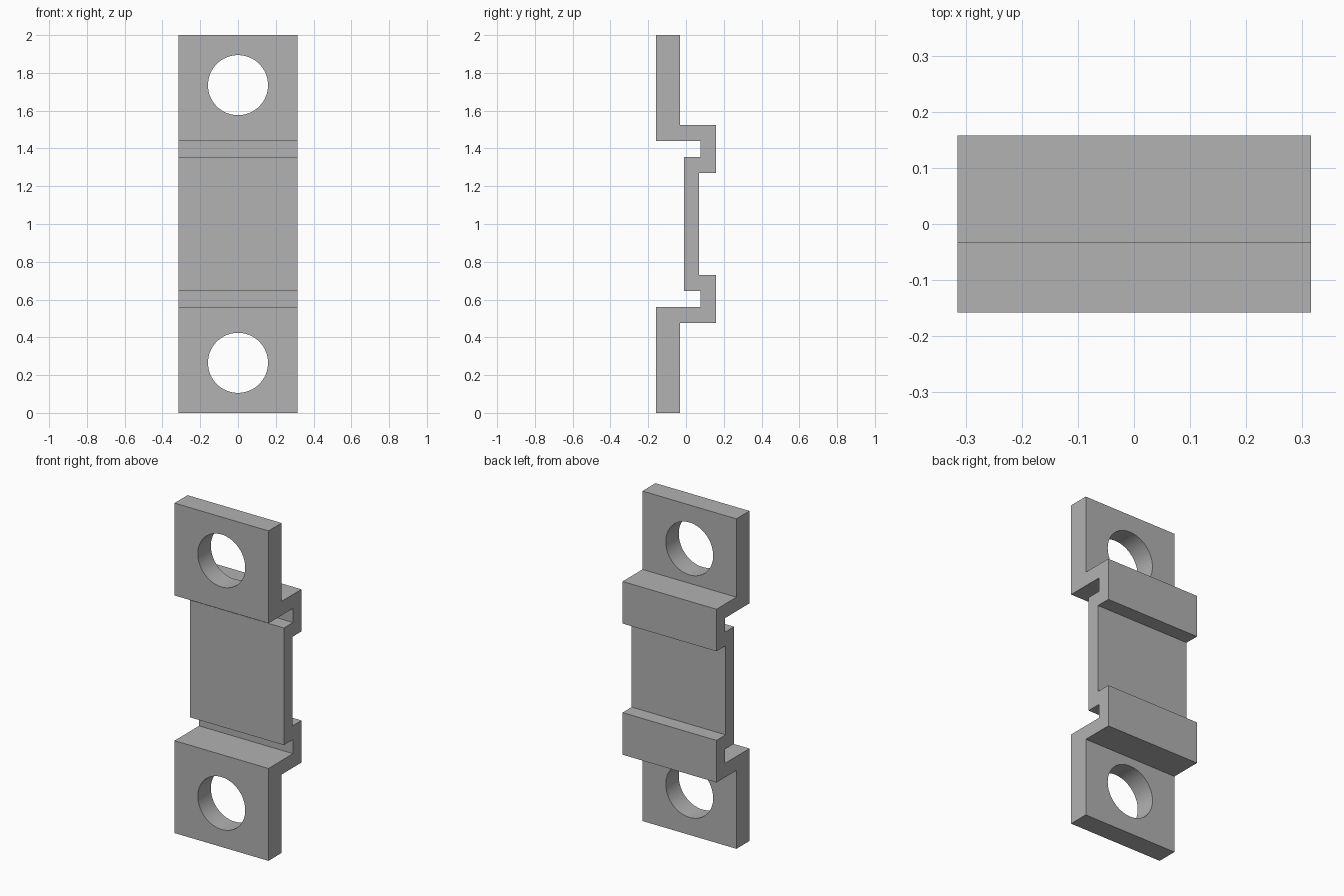
import bpy
import bmesh
import math

cube = bpy.data.objects.get("Cube")
if cube:
    bpy.data.objects.remove(cube, do_unlink=True)

HALF_WIDTH = 0.315
HOLE_RADIUS = 0.159
HOLE_HEIGHTS = (0.265, 1.735)

grey = bpy.data.materials.new("plain grey")
grey.use_nodes = True
grey.diffuse_color = (0.445, 0.445, 0.445, 1)
grey.node_tree.nodes["Principled BSDF"].inputs["Base Color"].default_value = grey.diffuse_color

# Stepped side profile (y, z): lower half, mirrored about mid height
front_edge = [(-0.158, 0), (-0.158, 0.56), (0.077, 0.56), (0.077, 0.645), (-0.01, 0.645)]
back_edge = [(0.07, 0.73), (0.158, 0.73), (0.158, 0.475), (-0.033, 0.475), (-0.033, 0)]


def mirrored(points):
    return [(y, 2 - z) for y, z in reversed(points)]


outline = front_edge + mirrored(front_edge) + mirrored(back_edge) + back_edge

# Bracket: profile extruded across the width
bm = bmesh.new()
face = bm.faces.new([bm.verts.new((-HALF_WIDTH, y, z)) for y, z in outline])
swept = bmesh.ops.extrude_face_region(bm, geom=[face])["geom"]
bmesh.ops.translate(bm, verts=[v for v in swept if isinstance(v, bmesh.types.BMVert)],
                    vec=(2 * HALF_WIDTH, 0, 0))
bmesh.ops.recalc_face_normals(bm, faces=bm.faces)
mesh = bpy.data.meshes.new("mounting_bracket")
bm.to_mesh(mesh)
bm.free()
mesh.materials.append(grey)
bracket = bpy.data.objects.new("mounting_bracket", mesh)
bpy.context.collection.objects.link(bracket)

# Round bolt holes through both end plates
cutters = []
for number, height in enumerate(HOLE_HEIGHTS):
    bpy.ops.mesh.primitive_cylinder_add(vertices=64, radius=HOLE_RADIUS, depth=0.6,
                                        location=(0, -0.1, height),
                                        rotation=(math.pi / 2, 0, 0))
    cutter = bpy.context.object
    cutter.name = f"hole_cutter_{number + 1}"
    cutter.data.materials.append(grey)
    cutter.hide_render = True
    cutters.append(cutter)
    cut = bracket.modifiers.new("bolt hole", "BOOLEAN")
    cut.operation = "DIFFERENCE"
    cut.solver = "EXACT"
    cut.object = cutter

bpy.ops.object.select_all(action="DESELECT")
bracket.select_set(True)
bpy.context.view_layer.objects.active = bracket
for modifier in list(bracket.modifiers):
    bpy.ops.object.modifier_apply(modifier=modifier.name)
for cutter in cutters:
    bpy.data.objects.remove(cutter, do_unlink=True)

bpy.ops.object.shade_smooth_by_angle(angle=math.radians(30))
